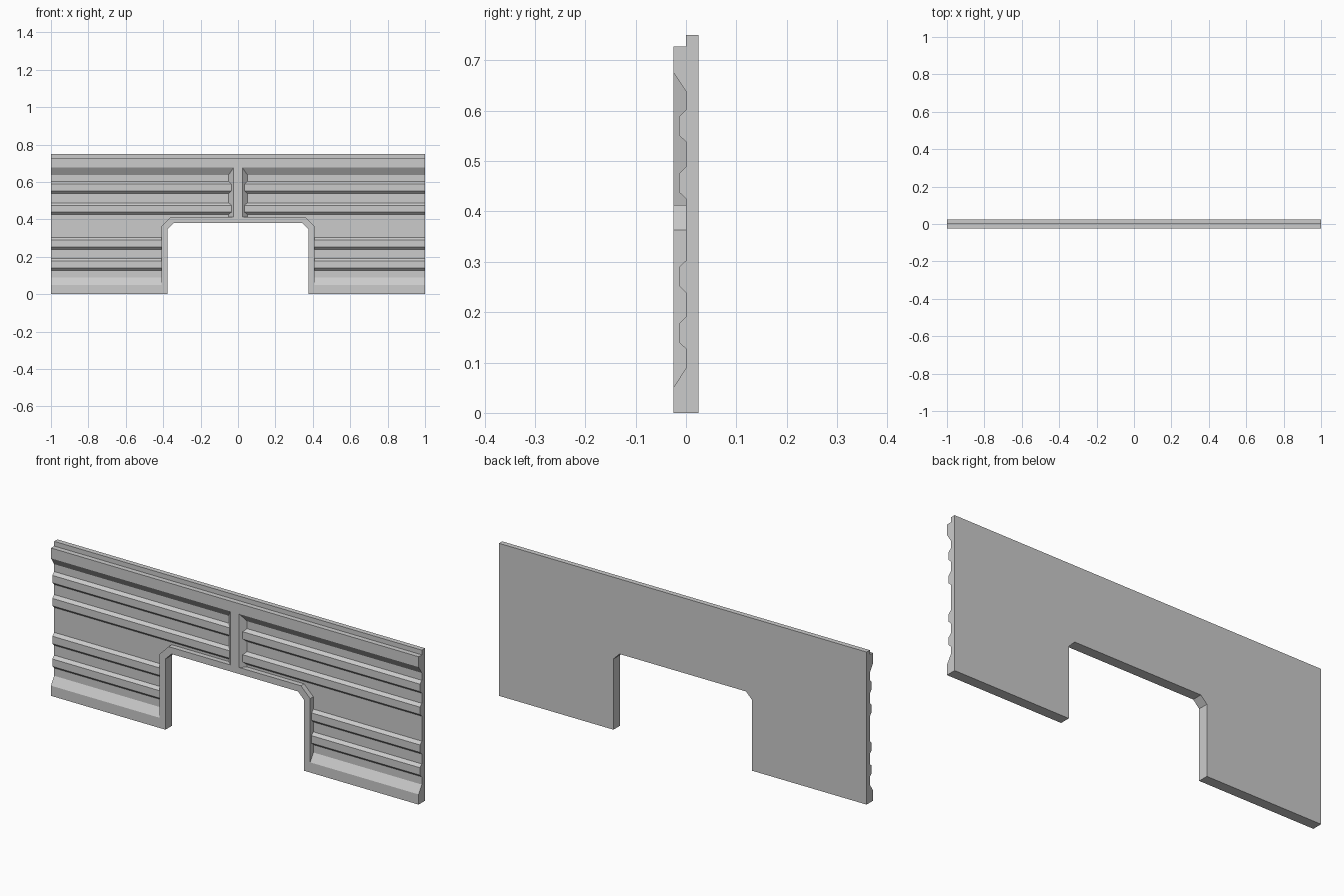
import bpy, bmesh
from mathutils import Vector

if "Cube" in bpy.data.objects:
    bpy.data.objects.remove(bpy.data.objects["Cube"])


def prism(name, points, to_3d, lo, hi):
    """Extrude a closed 2D outline between lo and hi; to_3d maps (a, b, depth)."""
    bm = bmesh.new()
    face = bm.faces.new([bm.verts.new(to_3d(a, b, lo)) for a, b in points])
    ext = bmesh.ops.extrude_face_region(bm, geom=[face])
    move = Vector(to_3d(0, 0, hi)) - Vector(to_3d(0, 0, lo))
    bmesh.ops.translate(bm, vec=move,
                        verts=[g for g in ext["geom"] if isinstance(g, bmesh.types.BMVert)])
    bmesh.ops.recalc_face_normals(bm, faces=bm.faces)
    mesh = bpy.data.meshes.new(name)
    bm.to_mesh(mesh)
    bm.free()
    obj = bpy.data.objects.new(name, mesh)
    bpy.context.collection.objects.link(obj)
    return obj


def combine(target, other, operation):
    """Apply a boolean and remove the operand."""
    mod = target.modifiers.new(operation, 'BOOLEAN')
    mod.operation, mod.object, mod.solver = operation, other, 'EXACT'
    bpy.context.view_layer.objects.active = target
    bpy.ops.object.modifier_apply(modifier=mod.name)
    bpy.data.objects.remove(other)


def along_x(y, z, x):
    return (x, y, z)


def along_y(x, z, y):
    return (x, y, z)


def along_z(x, y, z):
    return (x, y, z)


def arch(half, top, chamfer, bottom):
    """Door outline with chamfered upper corners."""
    right = [(half, bottom), (half, top - chamfer), (half - chamfer, top)]
    return right + [(-x, z) for x, z in reversed(right)]


FRONT, BACK, RIB = -0.025, 0.025, -0.014

# Wall panel: plinth, four ribs, header and stepped top edge
profile = [(BACK, 0), (FRONT, 0), (FRONT, 0.05), (0, 0.089)]
for z in (0.127, 0.239, 0.425, 0.538):
    profile += [(0, z), (RIB, z + 0.0135), (RIB, z + 0.05), (0, z + 0.0635)]
profile += [(0, 0.638), (FRONT, 0.676), (FRONT, 0.727), (0, 0.727), (0, 0.75), (BACK, 0.75)]
panel = prism("wall_panel", profile, along_x, -1, 1)

# Raised door surround
surround = prism("door_surround", arch(0.41, 0.413, 0.05, 0), along_y, FRONT, 0.01)
combine(panel, surround, 'UNION')

# Tapered centre post between surround and header
post = prism("centre_post", [(-0.024, FRONT), (0.024, FRONT), (0.06, 0.01), (-0.06, 0.01)],
             along_z, 0.40, 0.69)
combine(panel, post, 'UNION')

# Door opening
opening = prism("door_opening", arch(0.377, 0.381, 0.033, -0.1), along_y, -0.1, 0.1)
combine(panel, opening, 'DIFFERENCE')
